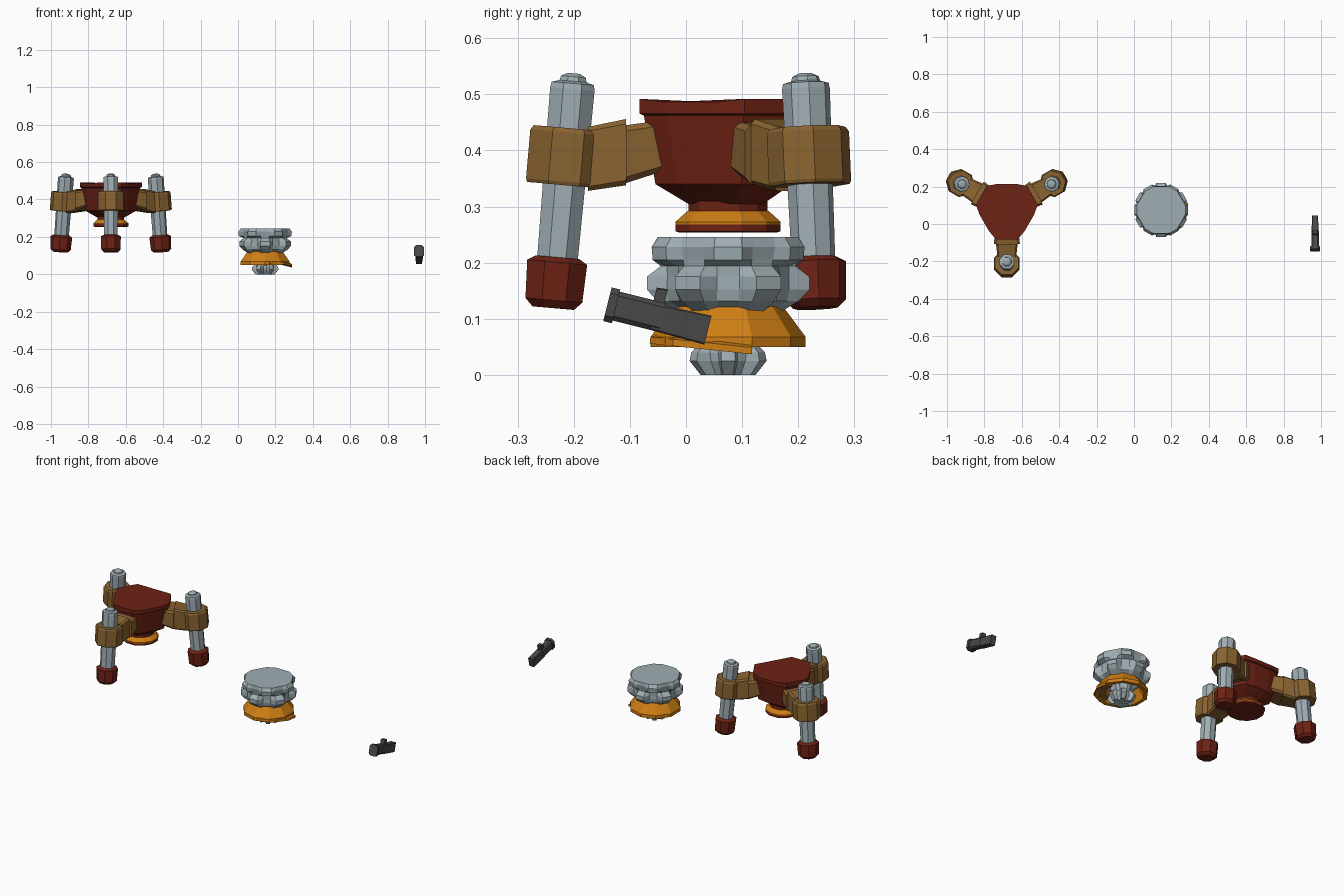
import bpy, bmesh, math
from mathutils import Matrix, Vector

if "Cube" in bpy.data.objects:
    bpy.data.objects.remove(bpy.data.objects["Cube"])

def material(name, rgb):
    m = bpy.data.materials.new(name)
    m.diffuse_color = (*rgb, 1)
    m.use_nodes = True
    m.node_tree.nodes["Principled BSDF"].inputs["Base Color"].default_value = m.diffuse_color
    return m

RED = material("dark red", (.155, .016, .007))
ORANGE = material("orange", (.62, .21, .007))
BROWN = material("brown", (.25, .125, .03))
STEEL = material("pale steel", (.35, .42, .45))
DARK = material("charcoal", (.065, .065, .067))
T = Matrix.Translation
def R(deg, axis): return Matrix.Rotation(math.radians(deg), 4, axis)

def loft(name, rings, mat, xf=Matrix(), caps=True, closed=False, mat2=None, rule=None):
    """Skin a stack of equal-length point rings with flat faces."""
    bm = bmesh.new()
    vs = [[bm.verts.new(p) for p in r] for r in rings]
    n = len(vs[0])
    pairs = list(zip(vs, vs[1:])) + ([(vs[-1], vs[0])] if closed else [])
    for a, b in pairs:
        for i in range(n):
            j = (i + 1) % n
            bm.faces.new((a[i], a[j], b[j], b[i]))
    if caps and not closed:
        bm.faces.new(vs[0][::-1])
        bm.faces.new(vs[-1])
    bmesh.ops.recalc_face_normals(bm, faces=bm.faces)
    if rule:
        for f in bm.faces:
            f.material_index = int(rule(f))
    me = bpy.data.meshes.new(name)
    bm.to_mesh(me)
    bm.free()
    me.materials.append(mat)
    if mat2:
        me.materials.append(mat2)
    ob = bpy.data.objects.new(name, me)
    ob.matrix_world = xf
    bpy.context.collection.objects.link(ob)
    return ob

def circle(r, z, n, turn=0):
    return [(r * math.cos(2 * math.pi * (i + turn) / n),
             r * math.sin(2 * math.pi * (i + turn) / n), z) for i in range(n)]

def lathe(name, prof, n, mat, xf=Matrix(), turn=.5, **kw):
    return loft(name, [circle(r, z, n, turn) for r, z in prof], mat, xf, **kw)

def block(name, a, b, mat, xf):
    """Block along x from section a to b; section = (x, half_width, z_low, z_high), chamfered corners."""
    def sec(x, w, lo, hi):
        c = w * .15
        return [(x, -w, lo + c), (x, -w + c, lo), (x, w - c, lo), (x, w, lo + c),
                (x, w, hi - c), (x, w - c, hi), (x, -w + c, hi), (x, -w, hi - c)]
    return loft(name, [sec(*a), sec(*b)], mat, xf)

# ---- three-legged stand ----
stand = T((-.68, .075, 0))

def body_ring(s, z, flat=0):
    pts = []
    for k in range(6):
        r = (.168 if k % 2 == 0 else .148) * s
        for d in (-20, 20):
            a = math.radians(30 + 60 * k + d)
            zz = z - (0 if k % 2 == 0 else flat)
            pts.append((r * math.cos(a), r * math.sin(a), zz))
    return pts

loft("stand_body", [body_ring(.45, .305), body_ring(.82, .34), body_ring(.95, .462),
                    body_ring(1, .466), body_ring(1, .492, .006)], RED, stand)
lathe("stand_neck", [(.073, .285), (.073, .315)], 12, RED, stand)
lathe("stand_collar", [(.097, .268), (.097, .273), (.075, .292)], 12, ORANGE, stand)
lathe("stand_base_disc", [(.09, .254), (.097, .256), (.097, .2685)], 12, RED, stand)

for k, ang in enumerate((30, 150, 270)):
    xf = stand @ R(ang, 'Z')
    block("arm_inner_%d" % k, (.11, .062, .365, .455), (.182, .07, .342, .445), BROWN, xf)
    block("arm_outer_%d" % k, (.182, .058, .338, .456), (.25, .05, .328, .442), BROWN, xf)
    leg = xf @ T((.284, 0, .39)) @ R(-5, 'Y') @ R(180, 'Y') @ R(180, 'Y')
    # lean the foot outwards
    leg = xf @ T((.288, 0, .39)) @ R(5, 'Y').inverted()
    lathe("leg_clamp_%d" % k, [(.071, -.052), (.074, -.046), (.074, .042), (.068, .05)],
          8, BROWN, leg)
    lathe("leg_shaft_%d" % k, [(.039, -.2), (.043, .12), (.041, .13), (.026, .134),
                               (.024, .142), (.012, .148)], 8, STEEL, leg)
    lathe("leg_foot_%d" % k, [(.04, -.272), (.055, -.258), (.058, -.19), (.042, -.181)],
          8, RED, leg)

# ---- lobed drum ----
drum = T((.145, .075, 0))

def lobed(r_even, r_odd, z):
    """Ring with six lobes at 0, 60.. degrees (r_even) and six at 30, 90.. (r_odd)."""
    pts = []
    for k in range(12):
        r = r_even if k % 2 == 0 else r_odd
        for d in (-10, 10):
            a = math.radians(30 * k + d)
            pts.append((r * math.cos(a), r * math.sin(a), z))
    return pts

loft("drum_shell", [lobed(.045, .045, .04), lobed(.055, .065, .085), lobed(.085, .10, .115),
                    lobed(.112, .128, .132), lobed(.116, .147, .152), lobed(.115, .147, .175),
                    lobed(.116, .122, .194), lobed(.143, .124, .205),
                    lobed(.145, .13, .228), lobed(.132, .127, .246)], STEEL, drum)
# bud under the drum
loft("drum_bud", [lobed(.03, .018, .004), lobed(.052, .034, 0), lobed(.073, .048, .025),
                  lobed(.07, .05, .04), lobed(.05, .045, .06)], STEEL, drum)
# hollow skirt
lathe("drum_skirt", [(.138, .05), (.138, .068), (.098, .122), (.088, .122), (.112, .066),
                     (.118, .05)], 10, ORANGE, drum, closed=True)

# loose skirt panel, sagging at the front right
def panel(a):
    c, s = math.cos(math.radians(a)), math.sin(math.radians(a))
    return [(r * c, r * s, z) for r, z in ((.09, .062), (.147, .05), (.147, .062), (.09, .082))]
loft("skirt_loose_panel", [panel(a) for a in (-80, -45, -10, 15)], ORANGE,
     drum @ R(-6, 'X') @ T((0, 0, -.009)), mat2=BROWN, rule=lambda f: f.normal.z < -.3)

# ---- small angled nozzle, its axis running along local x ----
noz = T((.968, -.14, .126)) @ R(-14, 'X') @ R(90, 'Z')

def tube(name, secs):
    # eight-sided sections: (x, half_width, z_low, z_high)
    rings = []
    for x, w, lo, hi in secs:
        c = w * .4
        rings.append([(x, -w, lo + c), (x, -w + c, lo), (x, w - c, lo), (x, w, lo + c),
                      (x, w, hi - c), (x, w - c, hi), (x, -w + c, hi), (x, -w, hi - c)])
    loft(name, rings, DARK, noz)

tube("nozzle_flange", [(0, .026, -.031, .031), (.016, .026, -.031, .031)])
tube("nozzle_barrel", [(.016, .02, -.026, .027), (.1, .02, -.026, .027)])
block("nozzle_grip", (.085, .019, -.026, .022), (.185, .016, -.028, .025), DARK, noz)
block("nozzle_sight", (.078, .013, .02, .05), (.098, .013, .02, .052), DARK, noz)
